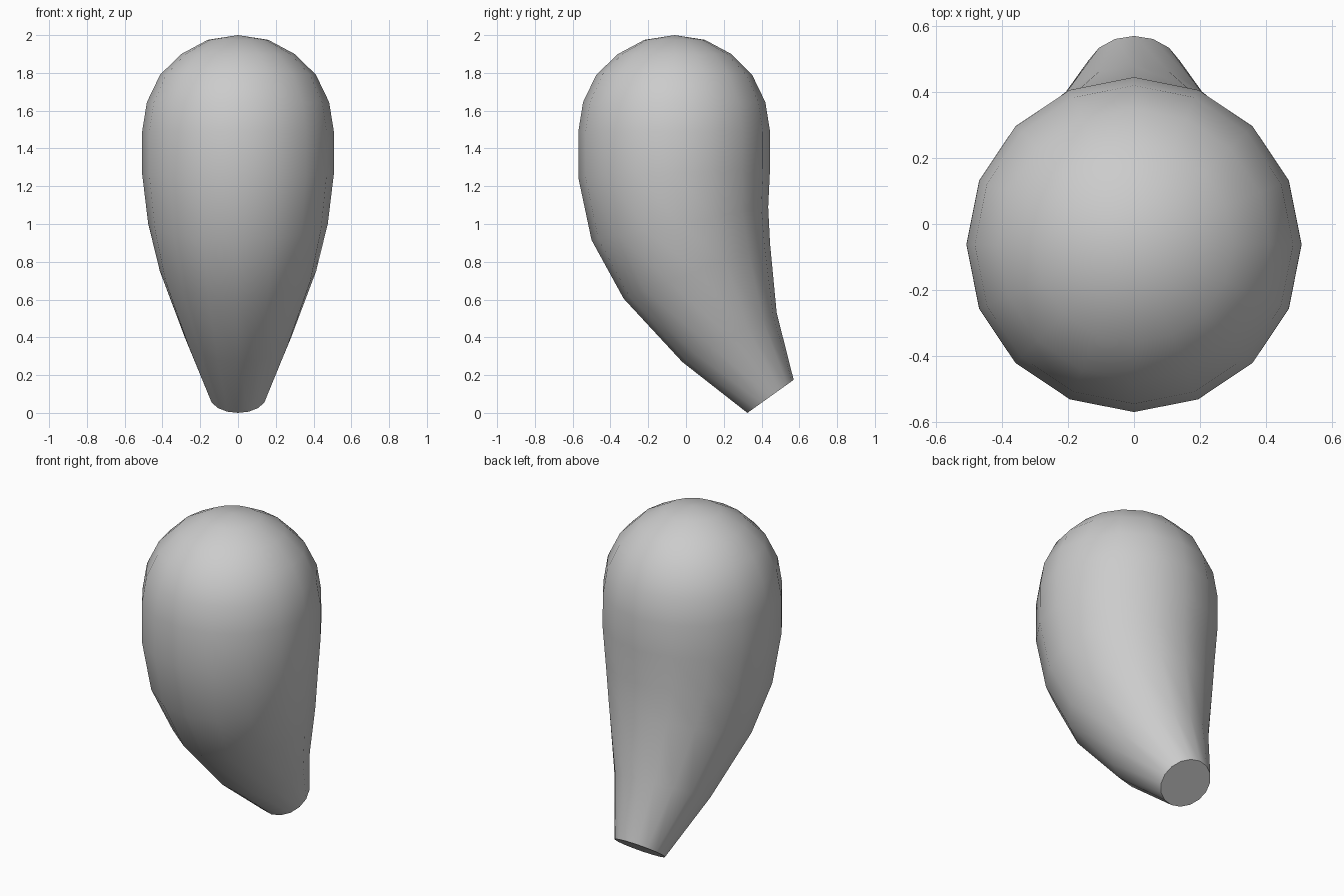
import bpy, bmesh, math
from mathutils import Vector

if "Cube" in bpy.data.objects:
    bpy.data.objects.remove(bpy.data.objects["Cube"])

SIDES = 16
# Each cross-section circle: front point (y, z), back point (y, z)
RINGS = [
    ((-0.22, 1.975), (0.10, 1.975)),
    ((-0.36, 1.90), (0.24, 1.90)),
    ((-0.475, 1.79), (0.35, 1.79)),
    ((-0.545, 1.645), (0.42, 1.645)),
    ((-0.57, 1.49), (0.445, 1.49)),
    ((-0.57, 1.245), (0.445, 1.295)),
    ((-0.50, 0.915), (0.435, 1.09)),
    ((-0.33, 0.605), (0.445, 0.895)),
    ((-0.02, 0.27), (0.48, 0.53)),
    ((0.325, 0.0), (0.57, 0.175)),
]


def add_ring(bm, front, back):
    a, b = Vector((0, *front)), Vector((0, *back))
    centre, half = (a + b) / 2, (a - b) / 2
    side = Vector((half.length, 0, 0))
    angles = [2 * math.pi * i / SIDES for i in range(SIDES)]
    return [bm.verts.new(centre + half * math.cos(t) + side * math.sin(t)) for t in angles]


# Bent teardrop body: rounded dome tapering into a flat tilted end
bm = bmesh.new()
rings = [add_ring(bm, f, b) for f, b in RINGS]
tip = bm.verts.new((0, -0.06, 2.0))
for i in range(SIDES):
    j = (i + 1) % SIDES
    bm.faces.new((tip, rings[0][i], rings[0][j]))
    for upper, lower in zip(rings, rings[1:]):
        bm.faces.new((upper[i], lower[i], lower[j], upper[j]))
bm.faces.new(rings[-1])
bmesh.ops.recalc_face_normals(bm, faces=bm.faces)

mesh = bpy.data.meshes.new("bent_teardrop_body")
bm.to_mesh(mesh)
bm.free()
body = bpy.data.objects.new("bent_teardrop_body", mesh)
bpy.context.collection.objects.link(body)

# Smooth skin, crisp rim around the flat end
bpy.context.view_layer.objects.active = body
body.select_set(True)
bpy.ops.object.shade_smooth_by_angle(angle=math.radians(40))
